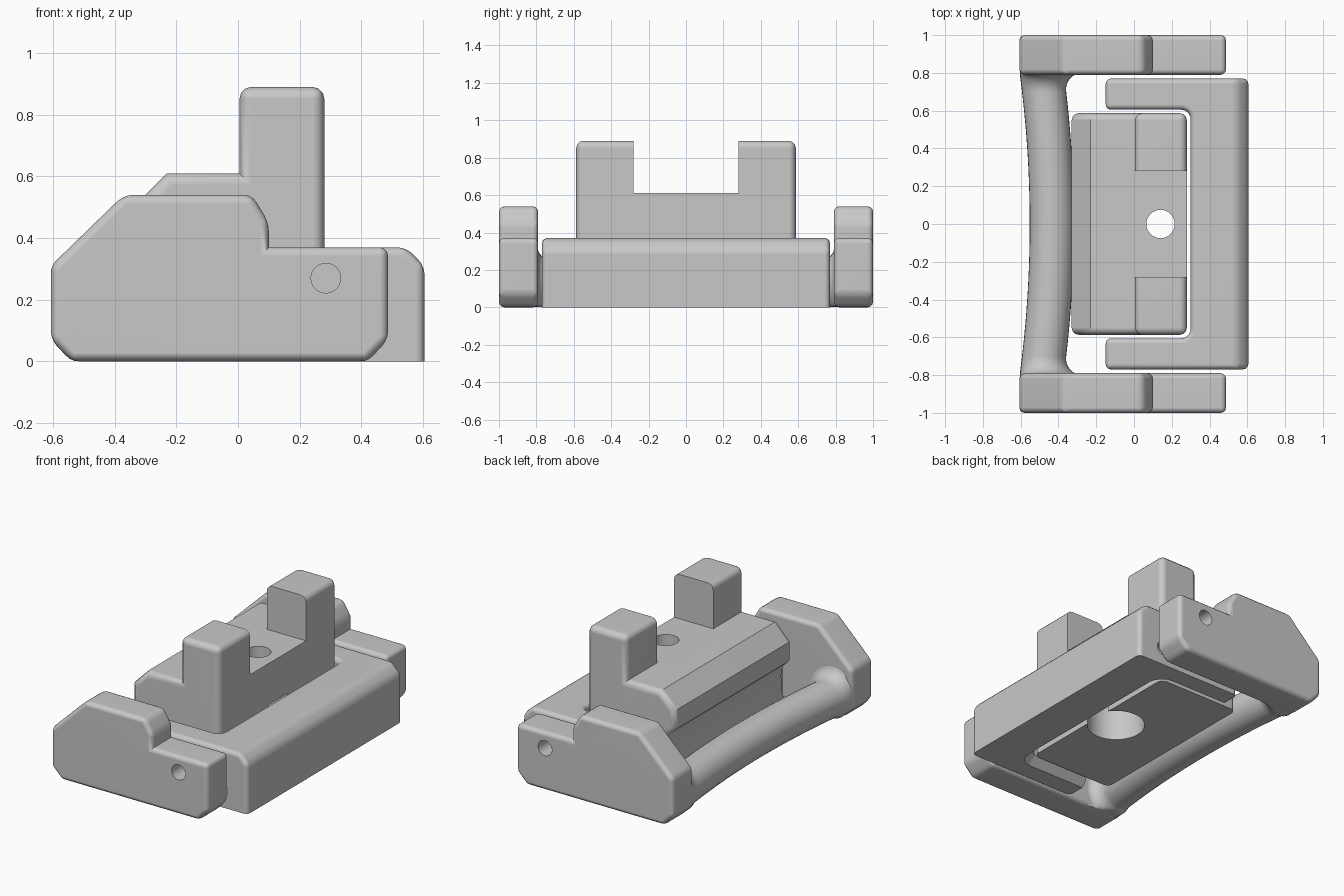
import bpy, bmesh, math
from mathutils import Matrix

default = bpy.data.objects.get("Cube")
if default:
    bpy.data.objects.remove(default, do_unlink=True)

grey = bpy.data.materials.new("plain_grey")
grey.use_nodes = True
COLOUR = (0.58, 0.58, 0.58, 1)
grey.diffuse_color = COLOUR
grey.node_tree.nodes["Principled BSDF"].inputs["Base Color"].default_value = COLOUR


def prism(points, start, sweep):
    """Closed prism from a flat outline; start maps 2D points into space."""
    bm = bmesh.new()
    face = bm.faces.new([bm.verts.new(start(a, b)) for a, b in points])
    grown = bmesh.ops.extrude_face_region(bm, geom=[face])
    verts = [g for g in grown["geom"] if isinstance(g, bmesh.types.BMVert)]
    bmesh.ops.translate(bm, verts=verts, vec=sweep)
    bmesh.ops.recalc_face_normals(bm, faces=bm.faces)
    return bm


def round_edges(bm, rule, width, segments=3):
    """Bevel the edges whose edge and midpoint satisfy the rule."""
    bm.normal_update()
    edges = [e for e in bm.edges
             if rule(e, (e.verts[0].co + e.verts[1].co) / 2)]
    bmesh.ops.bevel(bm, geom=edges, offset=width, segments=segments,
                    profile=0.5, affect='EDGES', clamp_overlap=True)


def finish(bm, name):
    bmesh.ops.recalc_face_normals(bm, faces=bm.faces)
    mesh = bpy.data.meshes.new(name)
    bm.to_mesh(mesh)
    bm.free()
    mesh.materials.append(grey)
    obj = bpy.data.objects.new(name, mesh)
    bpy.context.collection.objects.link(obj)
    return obj


def cut(obj, bm):
    """Subtract a cutter and bake the result."""
    cutter = finish(bm, "cutter")
    cutter.hide_render = True
    mod = obj.modifiers.new("cut", 'BOOLEAN')
    mod.operation, mod.solver, mod.object = 'DIFFERENCE', 'EXACT', cutter
    graph = bpy.context.evaluated_depsgraph_get()
    baked = bpy.data.meshes.new_from_object(obj.evaluated_get(graph))
    obj.modifiers.clear()
    obj.data = baked
    bpy.data.objects.remove(cutter, do_unlink=True)


def cylinder(radius, depth, centre, axis='Z'):
    bm = bmesh.new()
    turn = Matrix.Rotation(math.pi / 2, 4, 'X') if axis == 'Y' else Matrix()
    bmesh.ops.create_cone(bm, cap_ends=True, segments=48, radius1=radius,
                          radius2=radius, depth=depth,
                          matrix=Matrix.Translation(centre) @ turn)
    return bm


def box(low, high):
    (x0, y0, z0), (x1, y1, z1) = low, high
    return prism([(x0, y0), (x1, y0), (x1, y1), (x0, y1)],
                 lambda a, b: (a, b, z0), (0, 0, z1 - z0))


parts = []

# Side plates with a stepped, chamfered outline and a pin hole
plate_outline = [(-0.607, 0.07), (-0.54, 0), (0.42, 0), (0.487, 0.07),
                 (0.487, 0.37), (0.10, 0.37), (0.10, 0.45), (0.045, 0.54),
                 (-0.37, 0.54), (-0.607, 0.31)]
for name, y in (("left_side_plate", 0.79), ("right_side_plate", -1.0)):
    bm = prism(plate_outline, lambda a, b: (a, y, b), (0, 0.21, 0))
    round_edges(bm, lambda e, m: e.is_convex, 0.028)
    plate = finish(bm, name)
    cut(plate, cylinder(0.048, 0.4, (0.285, y + 0.105, 0.27), 'Y'))
    parts.append(plate)

# U-shaped frame, open towards the handle, relieved under its inner edge
frame_outline = [(-0.15, 0.605), (-0.15, 0.77), (0.605, 0.77), (0.605, -0.77),
                 (-0.15, -0.77), (-0.15, -0.605), (0.30, -0.605), (0.30, 0.605)]
bm = prism(frame_outline, lambda a, b: (a, b, 0), (0, 0, 0.37))
round_edges(bm, lambda e, m: m.x > 0.6 and m.z > 0.36, 0.06, 1)
round_edges(bm, lambda e, m: not e.is_convex, 0.05, 5)
round_edges(bm, lambda e, m: m.z < 0.01 and -0.14 < m.x < 0.31
            and abs(m.y) < 0.62, 0.06, 1)
round_edges(bm, lambda e, m: e.is_convex and m.z > 0.08
            and e.calc_face_angle() > 0.3, 0.028)
frame = finish(bm, "u_frame")
for side in (-1, 1):
    cut(frame, cylinder(0.045, 0.2, (0.42, side * 0.77, 0.11), 'Y'))
parts.append(frame)

# Centre block with two upright posts and a groove facing the handle
block_outline = [(0.28, 0.03), (0.28, 0.89), (0.005, 0.89), (0.005, 0.61),
                 (-0.23, 0.61), (-0.33, 0.51), (-0.33, 0.39), (-0.285, 0.345),
                 (-0.272, 0.28), (-0.275, 0.20), (-0.295, 0.12), (-0.295, 0.03)]
bm = prism(block_outline, lambda a, b: (a, -0.587, b), (0, 1.174, 0))
round_edges(bm, lambda e, m: e.is_convex and m.z > 0.06
            and (m.z > 0.8 or abs(m.y) > 0.3), 0.038)
block = finish(bm, "centre_block")
cut(block, box((-0.1, -0.28, 0.61), (0.5, 0.28, 1.2)))
cut(block, cylinder(0.075, 2, (0.14, 0, 0.4)))
cut(block, cylinder(0.17, 0.5, (0.14, 0, 0.1)))
parts.append(block)

# Handle: round bar that bows in and flares where it meets the plates
RADIUS, HEIGHT, FLARE = 0.117, 0.127, 0.1
half = [0.06 * i for i in range(12)] + [0.7 + 0.0125 * i for i in range(9)] + [0.815]
stations = [-y for y in reversed(half[1:])] + half
bm = bmesh.new()
rings = []
for y in stations:
    gap = min(max(0.8 - abs(y), 0), FLARE)
    flare = FLARE - math.sqrt(max(0, FLARE ** 2 - (FLARE - gap) ** 2))
    bow = -0.435 - 0.052 * min(abs(y) / 0.79, 1) ** 2
    ring = []
    for i in range(32):
        c, s = math.cos(math.pi * i / 16), math.sin(math.pi * i / 16)
        across = bow + RADIUS * c + flare * max(0, c)
        up = HEIGHT + (RADIUS + flare) * s
        # keep the flare inside the outline of the side plates
        up = max(min(up, across + 0.9), 0.003, -0.535 - across)
        ring.append(bm.verts.new((across, y, up)))
    rings.append(ring)
for a, b in zip(rings, rings[1:]):
    for i in range(32):
        j = (i + 1) % 32
        bm.faces.new((a[i], a[j], b[j], b[i]))
bm.faces.new(rings[0])
bm.faces.new(rings[-1])
parts.append(finish(bm, "handle"))

# Smooth shading with crisp edges and flat-looking large faces
for obj in bpy.context.view_layer.objects:
    obj.select_set(obj in parts)
bpy.context.view_layer.objects.active = parts[0]
bpy.ops.object.shade_smooth_by_angle(angle=math.radians(32))
for obj in parts:
    obj.modifiers.new("even_normals", 'WEIGHTED_NORMAL').keep_sharp = True
